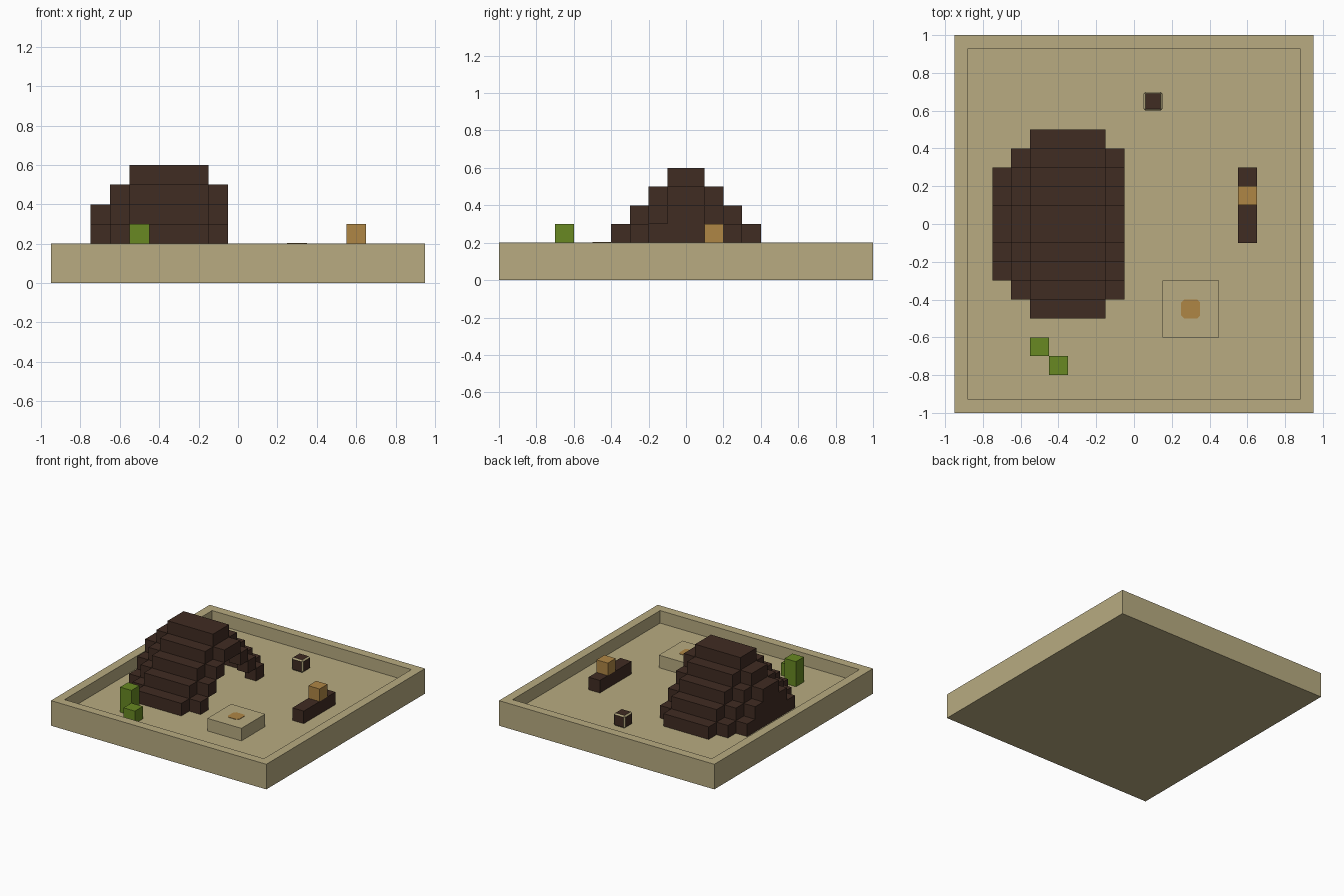
import bpy
import bmesh
from mathutils import Matrix, Vector

cube = bpy.data.objects.get("Cube")
if cube:
    bpy.data.objects.remove(cube, do_unlink=True)

U = 0.1  # block size


def material(name, rgb):
    m = bpy.data.materials.new(name)
    m.use_nodes = True
    m.diffuse_color = (*rgb, 1)
    bsdf = next(n for n in m.node_tree.nodes if n.type == "BSDF_PRINCIPLED")
    bsdf.inputs["Base Color"].default_value = (*rgb, 1)
    bsdf.inputs["Roughness"].default_value = 0.9
    return m


sand = material("sand", (0.48, 0.41, 0.22))
bark = material("dark_bark", (0.051, 0.025, 0.016))
leaf = material("leaf_green", (0.138, 0.25, 0.016))
wood = material("light_wood", (0.43, 0.24, 0.06))


def add_box(bm, lo, hi):
    lo, hi = Vector(lo), Vector(hi)
    mat = Matrix.Translation((lo + hi) / 2) @ Matrix.Diagonal((*(hi - lo), 1))
    return bmesh.ops.create_cube(bm, size=1, matrix=mat)["verts"]


def finish(name, bm, *mats):
    mesh = bpy.data.meshes.new(name)
    bm.normal_update()
    bm.to_mesh(mesh)
    bm.free()
    for m in mats:
        mesh.materials.append(m)
    obj = bpy.data.objects.new(name, mesh)
    bpy.context.collection.objects.link(obj)
    return obj


def box(name, lo, hi, mat):
    bm = bmesh.new()
    add_box(bm, lo, hi)
    return finish(name, bm, mat)


# Tray: solid slab with an inset, sunken floor
bm = bmesh.new()
add_box(bm, (-0.95, -1, 0), (0.95, 1, 2 * U))
bm.normal_update()
top = max(bm.faces, key=lambda f: f.calc_center_median().z)
bmesh.ops.inset_region(bm, faces=[top], thickness=U)
floor = bmesh.ops.extrude_discrete_faces(bm, faces=[top])["faces"][0]
bmesh.ops.translate(bm, verts=floor.verts, vec=(0, 0, -U))
finish("sand_tray", bm, sand)


# Shelter: stepped A-shaped arches, closed at the back end, open toward +x
def stepped_arch(name, x0, x1, levels, solid=False):
    bm = bmesh.new()
    for k in range(levels):
        z = U * (k + 1)
        outer = U * (levels - k)
        inner = outer - U
        if solid or k == levels - 1:
            add_box(bm, (x0, -outer, z), (x1, outer, z + U))
        else:
            for s in (-1, 1):
                y0, y1 = sorted((s * inner, s * outer))
                add_box(bm, (x0, y0, z), (x1, y1, z + U))
    finish(name, bm, bark)


stepped_arch("shelter_end_wall", -0.75, -0.65, 3, solid=True)
stepped_arch("shelter_back_arch", -0.65, -0.55, 4)
stepped_arch("shelter_main_roof", -0.55, -0.15, 5)
stepped_arch("shelter_entrance_arch", -0.15, -0.05, 4)

# Plants
box("tall_plant", (-0.55, -0.7, U), (-0.45, -0.6, 3 * U), leaf)
box("short_plant", (-0.45, -0.8, U), (-0.35, -0.7, 2 * U), leaf)

# Log with a wooden block resting on it
box("log", (0.55, -0.1, U), (0.65, 0.3, 2 * U), bark)
box("log_block", (0.55, 0.1, 2 * U), (0.65, 0.2, 3 * U), wood)

# Sand platform with a clipped-corner wooden plate
box("sand_platform", (0.15, -0.6, U), (0.45, -0.3, 2 * U), sand)
bm = bmesh.new()
add_box(bm, (0.25, -0.5, 2 * U), (0.35, -0.4, 0.203))
uprights = [e for e in bm.edges
            if abs(e.verts[0].co.z - e.verts[1].co.z) > 0.001]
bmesh.ops.bevel(bm, geom=uprights, offset=0.015, segments=1, affect="EDGES")
finish("platform_plate", bm, wood)

# Small dark stone with sandy chamfered edges
bm = bmesh.new()
add_box(bm, (0.05, 0.6, U), (0.15, 0.7, 2 * U))
bmesh.ops.bevel(bm, geom=bm.edges[:], offset=0.01, segments=1, affect="EDGES")
bm.normal_update()
for f in bm.faces:
    f.material_index = 0 if max(abs(c) for c in f.normal) > 0.95 else 1
finish("small_stone", bm, bark, sand)
